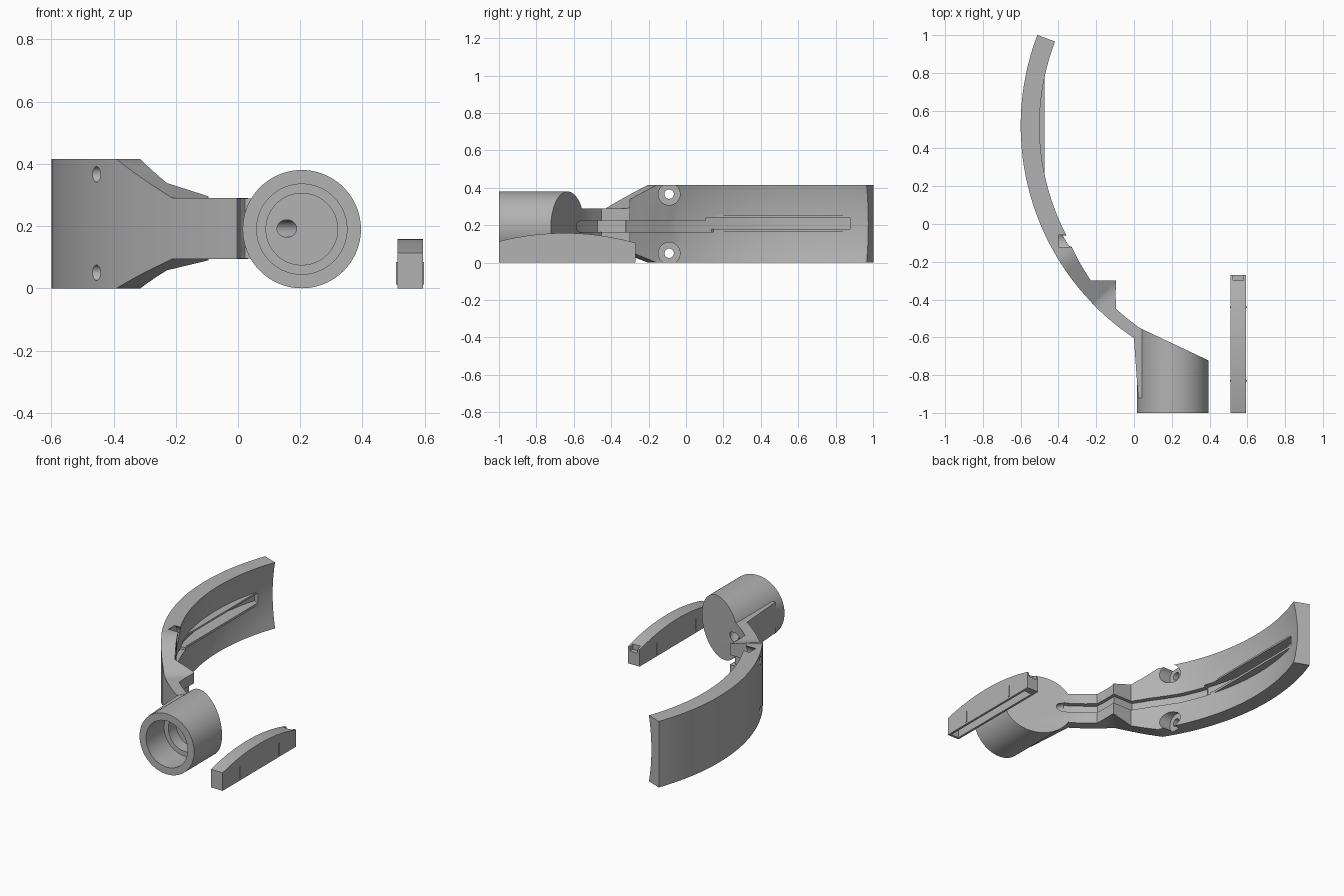
import bpy, bmesh, math
from mathutils import Vector

if "Cube" in bpy.data.objects:
    bpy.data.objects.remove(bpy.data.objects["Cube"])

grey = bpy.data.materials.new("plain grey")
grey.diffuse_color = (0.45, 0.45, 0.45, 1)
grey.use_nodes = True
grey.node_tree.nodes["Principled BSDF"].inputs["Base Color"].default_value = grey.diffuse_color
CX, CY, R_OUT = 0.755, 0.52, 1.355   # centre and radius of the arm curve


def loft(name, rings):
    """Closed solid through a list of equal-length 3D rings."""
    bm = bmesh.new()
    rows = [[bm.verts.new(p) for p in ring] for ring in rings]
    n = len(rows[0])
    for a, b in zip(rows, rows[1:]):
        for i in range(n):
            j = (i + 1) % n
            bm.faces.new((a[i], a[j], b[j], b[i]))
    bm.faces.new(rows[0])
    bm.faces.new(rows[-1])
    bmesh.ops.recalc_face_normals(bm, faces=bm.faces)
    me = bpy.data.meshes.new(name)
    bm.to_mesh(me)
    bm.free()
    me.materials.append(grey)
    ob = bpy.data.objects.new(name, me)
    bpy.context.collection.objects.link(ob)
    return ob


def prism_z(name, pts, z0, z1):
    return loft(name, [[(x, y, z) for x, y in pts] for z in (z0, z1)])


def prism_x(name, pts, x0, x1):
    return loft(name, [[(x, y, z) for y, z in pts] for x in (x0, x1)])


def box(name, x0, x1, y0, y1, z0, z1):
    return prism_z(name, [(x0, y0), (x1, y0), (x1, y1), (x0, y1)], z0, z1)


def rod(name, r, start, end, n=64):
    a, b = Vector(start), Vector(end)
    q = (b - a).to_track_quat('Z', 'Y')
    circle = [q @ Vector((r * math.cos(2 * math.pi * i / n),
                          r * math.sin(2 * math.pi * i / n), 0)) for i in range(n)]
    return loft(name, [[c + p for p in circle] for c in (a, b)])


def polar(phi, r, z):
    p = math.radians(phi)
    return (CX - r * math.cos(p), CY - r * math.sin(p), z)


def sweep(name, angles, section):
    return loft(name, [[polar(a, r, z) for r, z in section(a)] for a in angles])


def combine(target, other, op):
    m = target.modifiers.new(op, 'BOOLEAN')
    m.operation, m.object, m.solver = op, other, 'EXACT'
    bpy.context.view_layer.objects.active = target
    bpy.ops.object.modifier_apply(modifier=m.name)
    bpy.data.objects.remove(other)


def smooth(ob, angle=28):
    bpy.ops.object.select_all(action='DESELECT')
    ob.select_set(True)
    bpy.context.view_layer.objects.active = ob
    bpy.ops.object.shade_smooth_by_angle(angle=math.radians(angle))


def lerp_table(table, a):
    if a <= table[0][0]:
        return table[0][1]
    for (a0, v0), (a1, v1) in zip(table, table[1:]):
        if a <= a1:
            return v0 + (v1 - v0) * (a - a0) / (a1 - a0)
    return table[-1][1]


# Arm profile by angle: inner radius (with the locating block) and taper
INNER = [(28, 1.255), (30.5, 1.26), (34.6, 1.269), (39.8, 1.28),
         (43.97, 1.181), (48.8, 1.29), (56, 1.2925)]
HOLLOW = [(27, 0.025), (34.6, 0.0)]
TOP = [(32.3, 0.415), (44.5, 0.29)]
BOTTOM = [(32.3, 0.0), (44.5, 0.094)]


def arm_section(a):
    z0, z1 = lerp_table(BOTTOM, a), lerp_table(TOP, a)
    r, c = lerp_table(INNER, a), lerp_table(HOLLOW, a)
    pts = [(R_OUT, z0), (R_OUT, z1)]
    for i in range(9):
        t = 1 - i / 4
        pts.append((r + c * (1 - t * t), (z0 + z1) / 2 + t * (z1 - z0) / 2))
    return pts


def groove_section(a):
    deep = lerp_table(INNER, a) + lerp_table(HOLLOW, a) + 0.03
    return [(1.1, 0.165), (deep, 0.165), (deep, 0.225), (1.1, 0.225)]


KEYS = [28, 30.5, 32.3, 34.6, 37, 39.8, 43.97, 44.5, 46.5, 48.8, 52, 56]
arm = sweep("curved_arm", [-20.8 + i * 47.8 / 32 for i in range(33)] + KEYS, arm_section)

# Flat-topped rail around the long slot
def rail_section(a):
    r = 1.23 / math.cos(math.radians(a))
    return [(r, 0.166), (1.32, 0.166), (1.32, 0.251), (r, 0.251)]


combine(arm, sweep("rail", [-16 + 2 * i for i in range(17)], rail_section), 'UNION')

# Socket with its side strut and slanted back
socket = rod("socket", 0.19, (0.205, -1, 0.19), (0.205, -0.5, 0.19), 96)
combine(socket, prism_z("strut", [(0.0, -0.612), (0.022, -0.92), (0.052, -0.92),
                                  (0.052, -0.5), (0.02, -0.5)], 0.0955, 0.2885), 'UNION')
combine(socket, prism_z("slant", [(-0.1, -0.489), (0.5, -0.772), (0.5, 0), (-0.1, 0)],
                        -0.1, 0.5), 'DIFFERENCE')
combine(arm, socket, 'UNION')

# Stepped bore and cable hole
for r, depth in ((0.145, -0.82), (0.115, -0.745)):
    combine(arm, rod("bore", r, (0.205, -1.1, 0.19), (0.205, depth, 0.19), 96), 'DIFFERENCE')
combine(arm, rod("cable_hole", 0.028, (0.165, -0.76, 0.192), (0.035, -0.51, 0.192), 32),
        'DIFFERENCE')

# Cable groove and slot on the inner side
combine(arm, sweep("groove", [17 + i for i in range(12)] + KEYS[1:] + [57.5],
                   groove_section), 'DIFFERENCE')
combine(arm, sweep("slot", [-16.2 + 1.95 * i for i in range(19)],
                   lambda a: [(1.0, 0.18), (1.315, 0.18), (1.315, 0.24), (1.0, 0.24)]),
        'DIFFERENCE')

# Two counterbored screw holes
for z in (0.05, 0.366):
    combine(arm, rod("counterbore", 0.058, (-0.40, -0.09, z), (-0.2, -0.09, z), 48), 'DIFFERENCE')
    combine(arm, rod("screw_hole", 0.025, (-0.7, -0.09, z), (-0.3, -0.09, z), 32), 'DIFFERENCE')
smooth(arm)

# Arched cover, hollow underneath, with a notch at the back end
arch = [(-1 + 0.73 * i / 24, 0.158 - 0.36 * (-0.35 + 0.73 * i / 24) ** 2) for i in range(25)]
cover = prism_x("arched_cover", [(-0.27, 0.0), (-1.0, 0.0)] + arch, 0.512, 0.594)
combine(cover, box("hollow", 0.526, 0.58, -0.985, -0.315, -0.1, 0.075), 'DIFFERENCE')
combine(cover, box("notch", 0.525, 0.58, -0.30, -0.2, 0.08, 0.3), 'DIFFERENCE')
smooth(cover)

# Small snap ribs on both sides of the cover
for side, x in (("left", 0.5105), ("right", 0.5955)):
    for end, y in (("front", -0.83), ("back", -0.44)):
        box(f"snap_rib_{side}_{end}", x - 0.0025, x + 0.0025, y - 0.004, y + 0.004, 0.012, 0.085)
